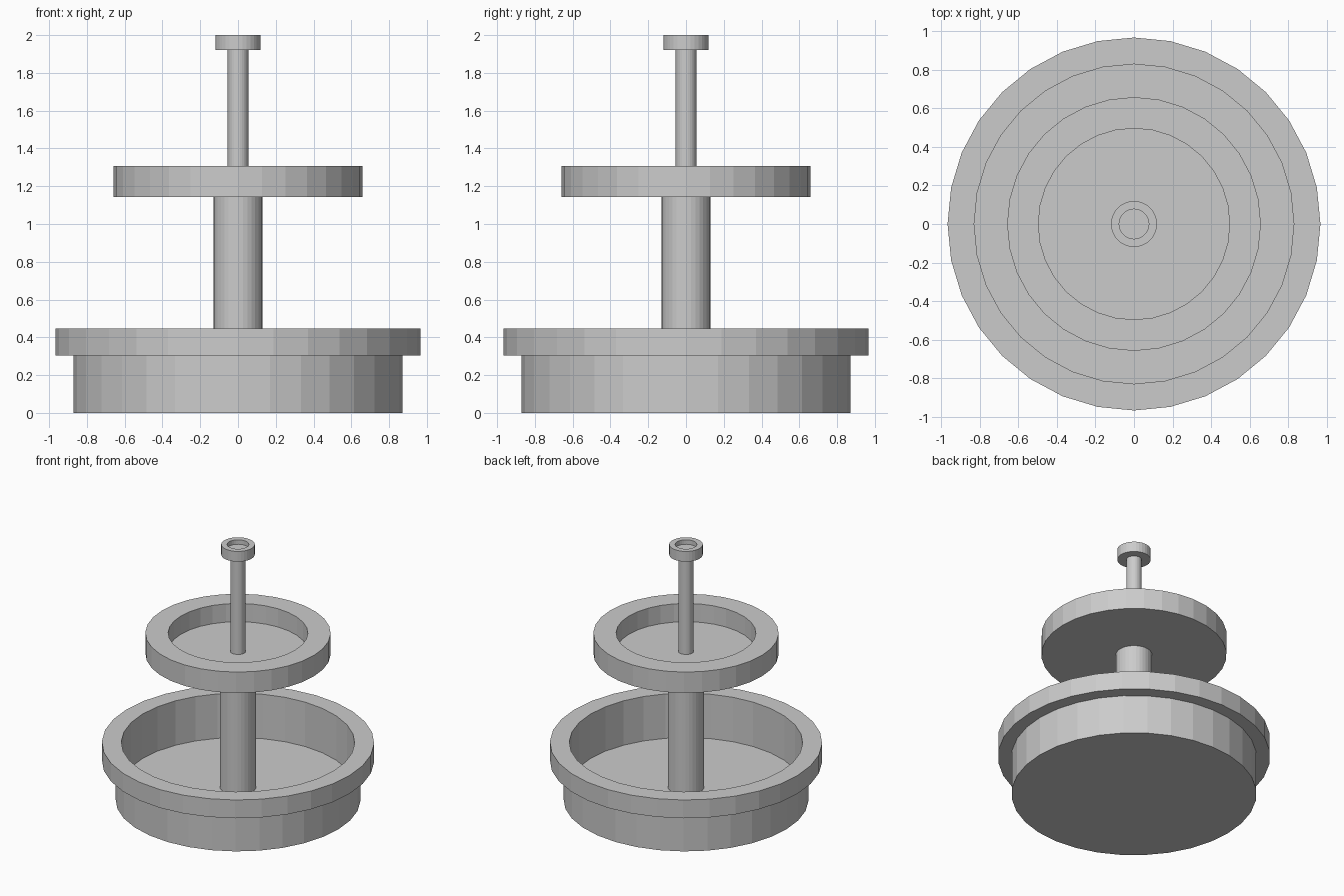
import bpy
import bmesh
from math import cos, sin, tau

if "Cube" in bpy.data.objects:
    bpy.data.objects.remove(bpy.data.objects["Cube"])

SIDES = 32


def lathe(name, profile):
    """Revolve (radius, z) points about z; radius 0 becomes a single pole."""
    bm = bmesh.new()
    rings = []
    for r, z in profile:
        n = SIDES if r > 0 else 1
        rings.append([bm.verts.new((r * cos(tau * i / SIDES), r * sin(tau * i / SIDES), z))
                      for i in range(n)])
    for a, b in zip(rings, rings[1:]):
        for i in range(SIDES):
            j = (i + 1) % SIDES
            quad = [a[i % len(a)], a[j % len(a)], b[j % len(b)], b[i % len(b)]]
            bm.faces.new(list(dict.fromkeys(quad)))
    bmesh.ops.dissolve_limit(bm, angle_limit=0.001, verts=bm.verts, edges=bm.edges)
    bmesh.ops.recalc_face_normals(bm, faces=bm.faces)
    mesh = bpy.data.meshes.new(name)
    bm.to_mesh(mesh)
    bm.free()
    obj = bpy.data.objects.new(name, mesh)
    bpy.context.collection.objects.link(obj)
    return obj


def bowl(name, radius, inner, bottom, floor, top):
    return lathe(name, [(0, bottom), (radius, bottom), (radius, top),
                        (inner, top), (inner, floor), (0, floor)])


def post(name, radius, bottom, top):
    return lathe(name, [(0, bottom), (radius, bottom), (radius, top), (0, top)])


# Lower basin with overhanging rim
lathe("lower_basin", [(0, 0), (0.87, 0), (0.87, 0.305), (0.967, 0.305), (0.967, 0.448),
                      (0.829, 0.448), (0.829, 0.10), (0, 0.10)])

# Column carrying the upper bowl
post("column", 0.129, 0.10, 1.142)
bowl("upper_bowl", 0.658, 0.496, 1.142, 1.163, 1.306)

# Thin stem and the small cup at its tip
post("stem", 0.055, 1.163, 1.92)
bowl("top_cup", 0.119, 0.077, 1.92, 1.965, 2.0)
